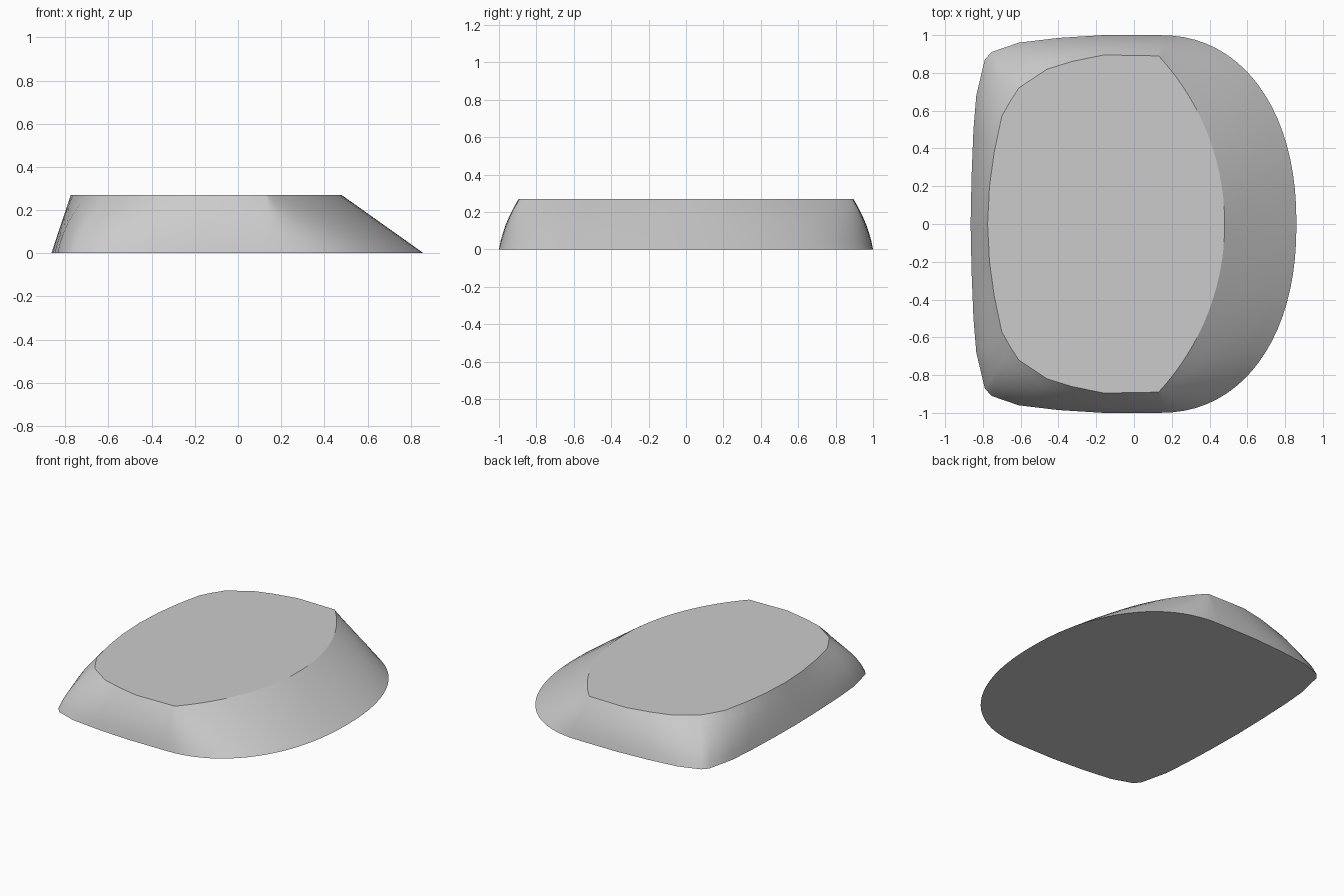
import bpy, bmesh, math

cube = bpy.data.objects.get("Cube")
if cube:
    bpy.data.objects.remove(cube)

HEIGHT = 0.27
LEVELS = 6
ARC_STEPS = 20

# Half outline of the blunt end: bottom x, bottom y, top x, top y, bulge
half = [
    (-.865, 0, -.775, 0, 0),
    (-.86, .25, -.765, .2, .005),
    (-.85, .5, -.74, .38, .015),
    (-.835, .68, -.7, .57, .03),
    (-.79, .87, -.655, .65, .035),
    (-.755, .91, -.61, .72, .03),
    (-.61, .96, -.46, .82, .025),
    (-.4, .985, -.33, .86, .02),
    (-.16, 1, -.16, .895, .015),
]

# Rounded sloping end: superellipse below, circular arc above
radius = 1.307
for i in range(ARC_STEPS + 1):
    t = math.pi / 2 * i / ARC_STEPS
    s, c = math.sin(t), max(0, math.cos(t))
    y_top = .89 * c
    x_top = .48 - radius + math.sqrt(radius ** 2 - y_top ** 2)
    half.append((.13 + .73 * s ** .91, c ** .91, x_top, y_top, .015 * c))
half[-1] = (.86, 0, .48, 0, 0)

# Mirror the half outline into a closed loop
loop = half + [(bx, -by, tx, -ty, b) for bx, by, tx, ty, b in half[-2:0:-1]]


def wall_point(p, k):
    """Point on the wall at height fraction k, bowed slightly outward."""
    bx, by, tx, ty, bulge = p
    x, y = bx + (tx - bx) * k, by + (ty - by) * k
    length = math.hypot(bx - tx, by - ty)
    push = 4 * k * (1 - k) * bulge / length
    return x + (bx - tx) * push, y + (by - ty) * push, HEIGHT * k


# Loft the wall and cap both ends
bm = bmesh.new()
rings = [[bm.verts.new(wall_point(p, j / LEVELS)) for p in loop]
         for j in range(LEVELS + 1)]
n = len(loop)
for low, high in zip(rings, rings[1:]):
    for i in range(n):
        m = (i + 1) % n
        bm.faces.new((low[i], low[m], high[m], high[i]))
bm.faces.new(rings[0])
bm.faces.new(rings[-1])
bmesh.ops.recalc_face_normals(bm, faces=bm.faces)
mesh = bpy.data.meshes.new("tapered_block")
bm.to_mesh(mesh)
bm.free()

block = bpy.data.objects.new("tapered_block", mesh)
bpy.context.collection.objects.link(block)

# Single grey surface
grey = bpy.data.materials.new("plain_grey")
grey.use_nodes = True
colour = (.6, .6, .6, 1)
grey.diffuse_color = colour
grey.node_tree.nodes["Principled BSDF"].inputs["Base Color"].default_value = colour
mesh.materials.append(grey)

bpy.ops.object.select_all(action='DESELECT')
block.select_set(True)
bpy.context.view_layer.objects.active = block
bpy.ops.object.shade_smooth_by_angle(angle=math.radians(30))
